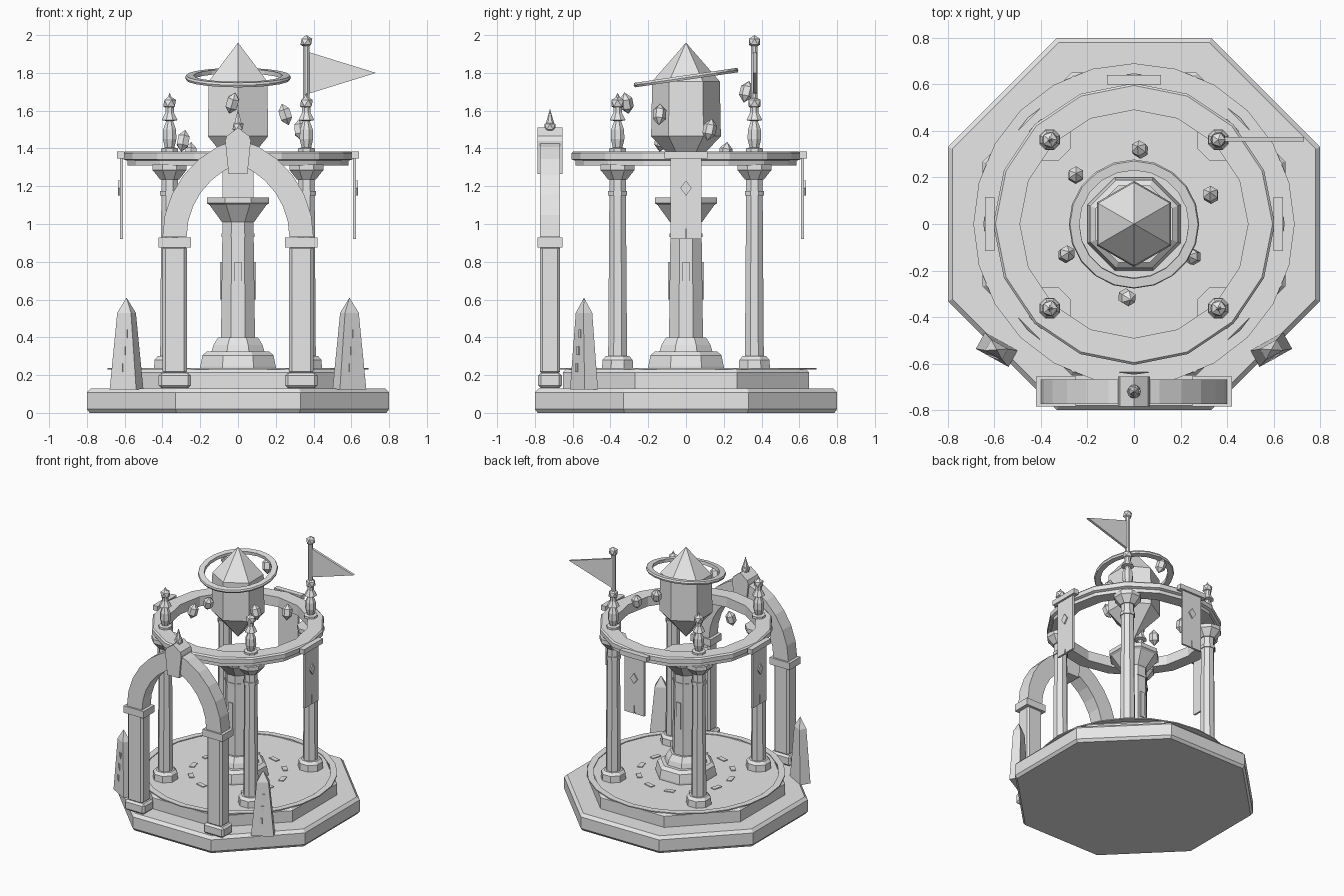
import bpy, bmesh, math, random
from math import pi, cos, sin, acos, radians
from mathutils import Matrix, Vector

random.seed(4)
cube = bpy.data.objects.get("Cube")
if cube:
    bpy.data.objects.remove(cube, do_unlink=True)

stone = bpy.data.materials.new("pale_grey_stone")
stone.use_nodes = True
stone.diffuse_color = (0.8, 0.8, 0.8, 1)
stone.node_tree.nodes["Principled BSDF"].inputs["Base Color"].default_value = (0.8, 0.8, 0.8, 1)


def move(x, y, z=0, turn=0):
    return Matrix.Translation((x, y, z)) @ Matrix.Rotation(turn, 4, "Z")


def finish(name, bm, mat=Matrix(), bevel=0):
    bmesh.ops.recalc_face_normals(bm, faces=bm.faces[:])
    mesh = bpy.data.meshes.new(name)
    bm.to_mesh(mesh)
    bm.free()
    mesh.materials.append(stone)
    ob = bpy.data.objects.new(name, mesh)
    ob.matrix_world = mat
    bpy.context.scene.collection.objects.link(ob)
    if bevel:
        mod = ob.modifiers.new("Bevel", "BEVEL")
        mod.width = bevel
        mod.segments = 1
    return ob


def lathe(name, profile, n=8, mat=Matrix(), flats=True, closed=False):
    """Turn a (radius, height) profile; flats puts flat sides on the axes."""
    bm = bmesh.new()
    grow, start = (1 / cos(pi / n), pi / n) if flats else (1, 0)
    rings = []
    for r, z in profile:
        if r == 0:
            rings.append([bm.verts.new((0, 0, z))] * n)
        else:
            rings.append([bm.verts.new((r * grow * cos(start + 2 * pi * i / n),
                                        r * grow * sin(start + 2 * pi * i / n), z)) for i in range(n)])
    pairs = list(zip(rings, rings[1:]))
    if closed:
        pairs.append((rings[-1], rings[0]))
    for a, b in pairs:
        for i in range(n):
            j = (i + 1) % n
            bm.faces.new(list(dict.fromkeys((a[i], a[j], b[j], b[i]))))
    if not closed:
        for ring, (r, z) in ((rings[0], profile[0]), (rings[-1], profile[-1])):
            if r:
                bm.faces.new(ring)
    return finish(name, bm, mat)


def prism(name, outline, y0, y1, mat=Matrix()):
    """Extrude an (x, z) outline from y0 to y1."""
    bm = bmesh.new()
    a = [bm.verts.new((x, y0, z)) for x, z in outline]
    b = [bm.verts.new((x, y1, z)) for x, z in outline]
    bm.faces.new(a)
    bm.faces.new(b[::-1])
    for i in range(len(a)):
        j = (i + 1) % len(a)
        bm.faces.new((a[i], a[j], b[j], b[i]))
    return finish(name, bm, mat)


def box(name, size, mat=Matrix(), bevel=0):
    bm = bmesh.new()
    bmesh.ops.create_cube(bm, size=1)
    bmesh.ops.scale(bm, vec=size, verts=bm.verts)
    return finish(name, bm, mat, bevel)


def ball(name, r, mat):
    bm = bmesh.new()
    bmesh.ops.create_icosphere(bm, subdivisions=1, radius=r)
    return finish(name, bm, mat)


# Stepped octagonal base with floor trim and inlaid tiles
lathe("base_slab", [(0.785, 0), (0.8, 0.02), (0.8, 0.108), (0.78, 0.13)])
lathe("upper_step", [(0.65, 0.13), (0.65, 0.215), (0.635, 0.232)])
lathe("floor_trim", [(0.645, 0.23), (0.69, 0.23), (0.69, 0.238), (0.645, 0.238)], 24, flats=False, closed=True)
for i in range(12):
    a = 2 * pi * (i + 0.5) / 12
    box("floor_tile", (0.035, 0.07, 0.008), move(0.33 * cos(a), 0.33 * sin(a), 0.234, a))

# Central pedestal
lathe("pedestal_foot", [(0.2, 0.23), (0.2, 0.245), (0.188, 0.305), (0.165, 0.325)])
lathe("pedestal_collar", [(0.14, 0.325), (0.13, 0.36), (0.105, 0.4)])
lathe("pedestal_shaft", [(0.09, 0.4), (0.083, 0.93), (0.088, 0.93), (0.088, 0.95), (0.083, 0.95), (0.083, 1.01)])
lathe("pedestal_capital", [(0.085, 1.01), (0.15, 1.1), (0.165, 1.11), (0.165, 1.14)])
for i in range(4):
    box("pedestal_inlay", (0.035, 0.012, 0.2), Matrix.Rotation(i * pi / 2, 4, "Z") @ move(0, -0.088, 0.7))

# Great crystal, tilted halo and floating shards
point_y = Matrix.Rotation(pi / 6, 4, "Z")
lathe("great_crystal", [(0, 1.27), (0.16, 1.465), (0.155, 1.755), (0, 1.96)], 6, flats=True,
      mat=Matrix.Rotation(pi / 3, 4, "Z"))
lathe("halo", [(0.235, -0.012), (0.275, -0.012), (0.28, 0), (0.275, 0.012), (0.235, 0.012)], 20,
      move(0, 0, 1.775) @ Matrix.Rotation(radians(8.3), 4, "X"), flats=False, closed=True)
shards = [(0.025, 0.32, 1.70), (0.33, 0.125, 1.50), (0.25, -0.14, 1.58),
          (-0.03, -0.315, 1.64), (-0.29, -0.13, 1.44), (-0.25, 0.21, 1.375)]
for x, y, z in shards:
    tilt = Matrix.Rotation(random.uniform(-0.35, 0.35), 4, "Y") @ Matrix.Rotation(random.uniform(-0.3, 0.3), 4, "X")
    lathe("floating_shard", [(0, -0.06), (0.03, -0.025), (0.03, 0.025), (0, 0.06)], 6, move(x, y, z) @ tilt)

# Ring carried by four pillars with finials
lathe("ring_beam", [(0.49, 1.31), (0.585, 1.31), (0.585, 1.335), (0.605, 1.342),
                    (0.605, 1.375), (0.595, 1.385), (0.49, 1.385)], 16, flats=False, closed=True)
for sx in (-1, 1):
    for sy in (-1, 1):
        at = move(0.362 * sx, 0.362 * sy)
        lathe("pillar_foot", [(0.083, 0.23), (0.08, 0.28), (0.063, 0.3)], mat=at)
        lathe("pillar_shaft", [(0.05, 0.3), (0.043, 1.25)], mat=at)
        lathe("pillar_band", [(0.05, 1.15), (0.05, 1.175)], mat=at)
        lathe("pillar_capital", [(0.05, 1.235), (0.085, 1.28), (0.09, 1.285), (0.09, 1.315)], mat=at)
        lathe("finial_stem", [(0.045, 1.38), (0.045, 1.4), (0.025, 1.405), (0.036, 1.45), (0.034, 1.5),
                              (0.018, 1.545), (0.042, 1.55), (0.022, 1.59), (0.022, 1.62)], mat=at)
        ball("finial_ball", 0.038, at @ move(0, 0, 1.64))
        lathe("finial_tip", [(0.015, 1.66), (0, 1.695)], 6, at)

# Flag on the back left pillar
lathe("flag_pole", [(0.017, 1.6), (0.017, 1.95)], mat=move(0.362, 0.362))
ball("flag_pole_ball", 0.035, move(0.362, 0.362, 1.965))
prism("flag", [(0.375, 1.69), (0.73, 1.8), (0.375, 1.91)], 0.355, 0.373)

# Banners hung on the two sides and the back
for turn in (-pi / 2, pi / 2, pi):
    rot = Matrix.Rotation(turn, 4, "Z")
    box("banner_rail", (0.23, 0.04, 0.037), rot @ move(0, -0.62, 1.366))
    prism("banner", [(-0.083, 1.36), (-0.083, 0.92), (-0.004, 0.92), (0, 1.0), (0.004, 0.92),
                     (0.083, 0.92), (0.083, 1.36)], -0.625, -0.61, rot)
    prism("banner_diamond", [(-0.03, 1.19), (0, 1.15), (0.03, 1.19), (0, 1.23)], -0.634, -0.625, rot)

# Pointed entrance arch
SPRING, OFFSET, OUTER, INNER, STEPS = 0.93, 0.14, 0.54, 0.412, 6


def arc(r):
    end = acos(-OFFSET / r)
    angles = [pi + (end - pi) * i / STEPS for i in range(STEPS + 1)]
    return [(OFFSET + r * cos(t), SPRING + r * sin(t)) for t in angles]


half = arc(OUTER) + arc(INNER)[::-1]
for s in (-1, 1):
    prism("arch_half", [(-s * x, z) for x, z in half], -0.773, -0.668)
    box("arch_plinth", (0.17, 0.125, 0.08), move(0.335 * s, -0.72, 0.172), 0.014)
    box("arch_post", (0.128, 0.106, 0.68), move(0.335 * s, -0.72, 0.545), 0.014)
    box("arch_impost", (0.17, 0.13, 0.053), move(0.335 * s, -0.72, 0.903))
prism("arch_keystone", [(-0.05, 1.265), (0.05, 1.265), (0.068, 1.44), (0.06, 1.465), (0, 1.51),
                        (-0.06, 1.465), (-0.068, 1.44)], -0.785, -0.655)
ball("arch_finial_ball", 0.033, move(0, -0.72, 1.515))
lathe("arch_finial_spike", [(0.02, 1.53), (0, 1.61)], 6, move(0, -0.72))

# Obelisks beside the arch, with carved marks on the outer face
for s in (-1, 1):
    at = move(0.59 * s, -0.54, 0, radians(29) * s)
    bm = bmesh.new()
    bmesh.ops.create_cube(bm, size=1)
    for v in bm.verts:
        k = 0.52 if v.co.z > 0 else 1
        v.co = Vector((v.co.x * 0.16 * k, v.co.y * 0.08 * (k + 0.15 * (k < 1)), 0.53 if k < 1 else 0.125))
    top = max(bm.faces, key=lambda f: f.calc_center_median().z)
    bmesh.ops.poke(bm, faces=[top])
    max(bm.verts, key=lambda v: len(v.link_faces) == 4 and abs(v.co.x) < 0.001).co.z = 0.61
    finish("obelisk", bm, at)
    for i, z in enumerate((0.24, 0.33, 0.42)):
        box("obelisk_mark", (0.022, 0.01, 0.045), at @ move(0.012 * (i - 1), -0.04 + 0.033 * (z - 0.125), z))
